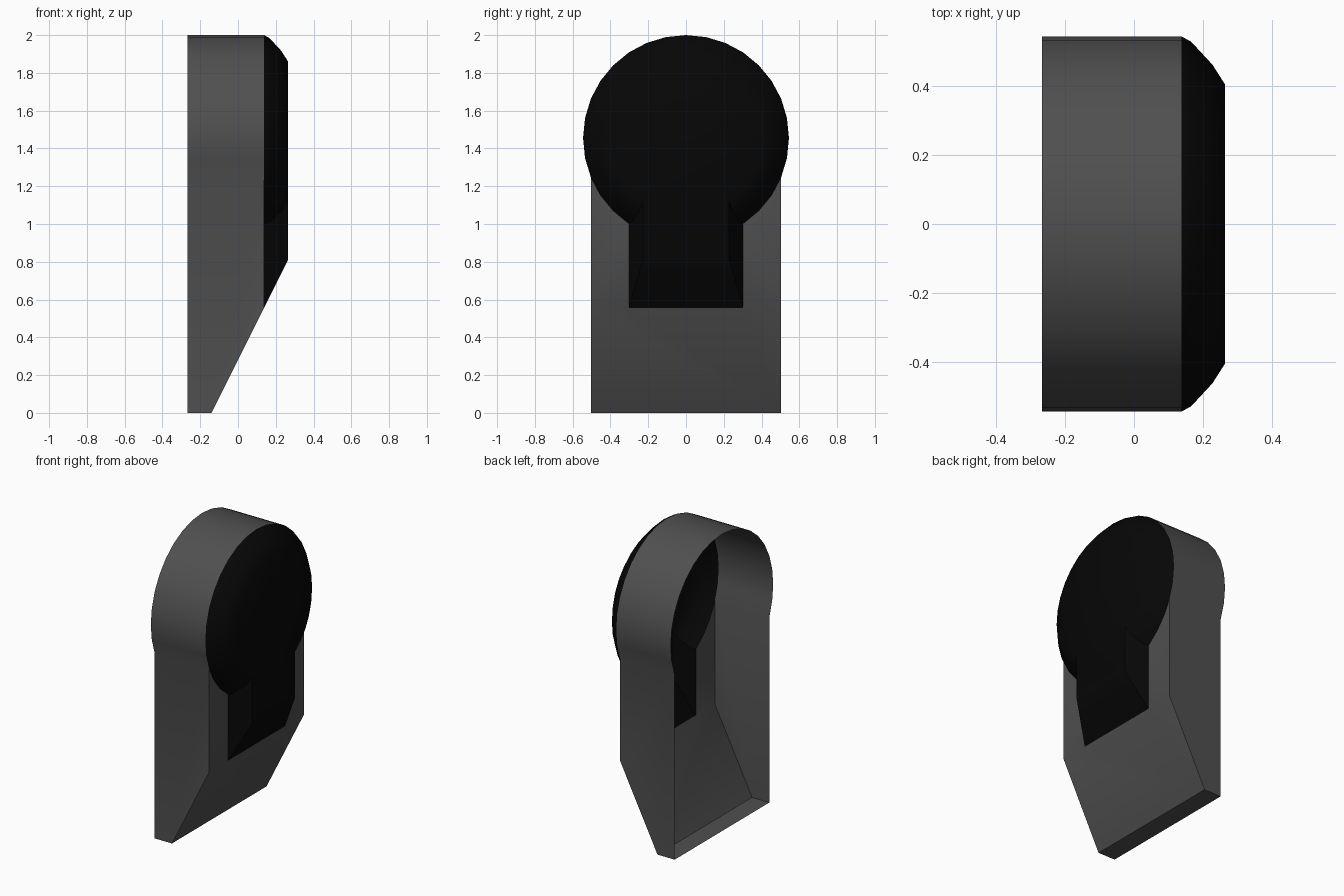
import bpy, bmesh
from math import sin, cos, asin, radians

if "Cube" in bpy.data.objects:
    bpy.data.objects.remove(bpy.data.objects["Cube"])

XB, XF, XT = -0.268, 0.138, 0.265      # open back, front plane, raised cap
R, ZC = 0.545, 1.455                   # head radius and centre
STEP = radians(11.25)
A_SIDE, A_STEM = 6 * STEP, 3 * STEP    # where sides / stem meet the circle
W = R * sin(A_SIDE)
ZS = ZC - R * cos(A_SIDE)
SW = R * sin(A_STEM)


def slope_z(x):
    return (x + 0.14) * 2.0


def make(name, polys, color):
    bm = bmesh.new()
    for p in polys:
        bm.faces.new([bm.verts.new(v) for v in p])
    bmesh.ops.remove_doubles(bm, verts=bm.verts, dist=0.0004)
    bmesh.ops.recalc_face_normals(bm, faces=bm.faces)
    # outermost front face must look forward
    f = max(bm.faces, key=lambda f: f.calc_center_median().x)
    if f.normal.x < 0:
        bmesh.ops.reverse_faces(bm, faces=bm.faces)
    me = bpy.data.meshes.new(name)
    bm.to_mesh(me)
    bm.free()
    ob = bpy.data.objects.new(name, me)
    bpy.context.collection.objects.link(ob)
    m = bpy.data.materials.new(name + "_paint")
    m.diffuse_color = (*color, 1)
    m.use_nodes = True
    m.node_tree.nodes["Principled BSDF"].inputs["Base Color"].default_value = m.diffuse_color
    me.materials.append(m)
    bpy.context.view_layer.objects.active = ob
    ob.select_set(True)
    bpy.ops.object.shade_smooth_by_angle(angle=radians(35))
    ob.select_set(False)


def circ(x, a, r=R):
    # angle measured from straight down
    return (x, r * sin(a), ZC - r * cos(a))


# housing: round-topped band, straight sides, sloped foot, open back
polys = []
for i in range(6, 26):
    a, b = i * STEP, (i + 1) * STEP
    polys.append([circ(XB, a), circ(XF, a), circ(XF, b), circ(XB, b)])
zf = slope_z(XF)
for s in (-1, 1):
    polys.append([(XB, s * W, 0), (-0.14, s * W, 0), (XF, s * W, zf),
                  (XF, s * W, ZS), (XB, s * W, ZS)])
    # front face beside the stem
    polys.append([(XF, s * SW, zf), (XF, s * W, zf)] +
                 [circ(XF, s * i * STEP) for i in (6, 5, 4, 3)])
polys.append([(-0.14, -W, 0), (-0.14, W, 0), (XF, W, zf), (XF, SW, zf), (XF, -SW, zf), (XF, -W, zf)])
polys.append([(XB, -W, 0), (XB, W, 0), (-0.14, W, 0), (-0.14, -W, 0)])
make("housing", polys, (0.08, 0.08, 0.08))


# raised keyhole-shaped front panel with rounded-off rim
def ring(x, r):
    w = SW + (0.228 - SW) * (x - XF) / (XT - XF)
    a0 = asin(w / r)
    angs = [a0] + [i * STEP for i in range(4, 29)] + [radians(360) - a0]
    return [(x, -w, slope_z(x)), (x, w, slope_z(x))] + [circ(x, a, r) for a in angs]


rings = [ring(x, r) for x, r in ((XF, R), (0.166, 0.53), (0.228, 0.463), (XT, 0.405))]
polys = [rings[-1]]
for p, q in zip(rings, rings[1:]):
    n = len(p)
    for i in range(n):
        j = (i + 1) % n
        polys.append([p[i], p[j], q[j], q[i]])
make("keyhole_panel", polys, (0.002, 0.002, 0.002))
